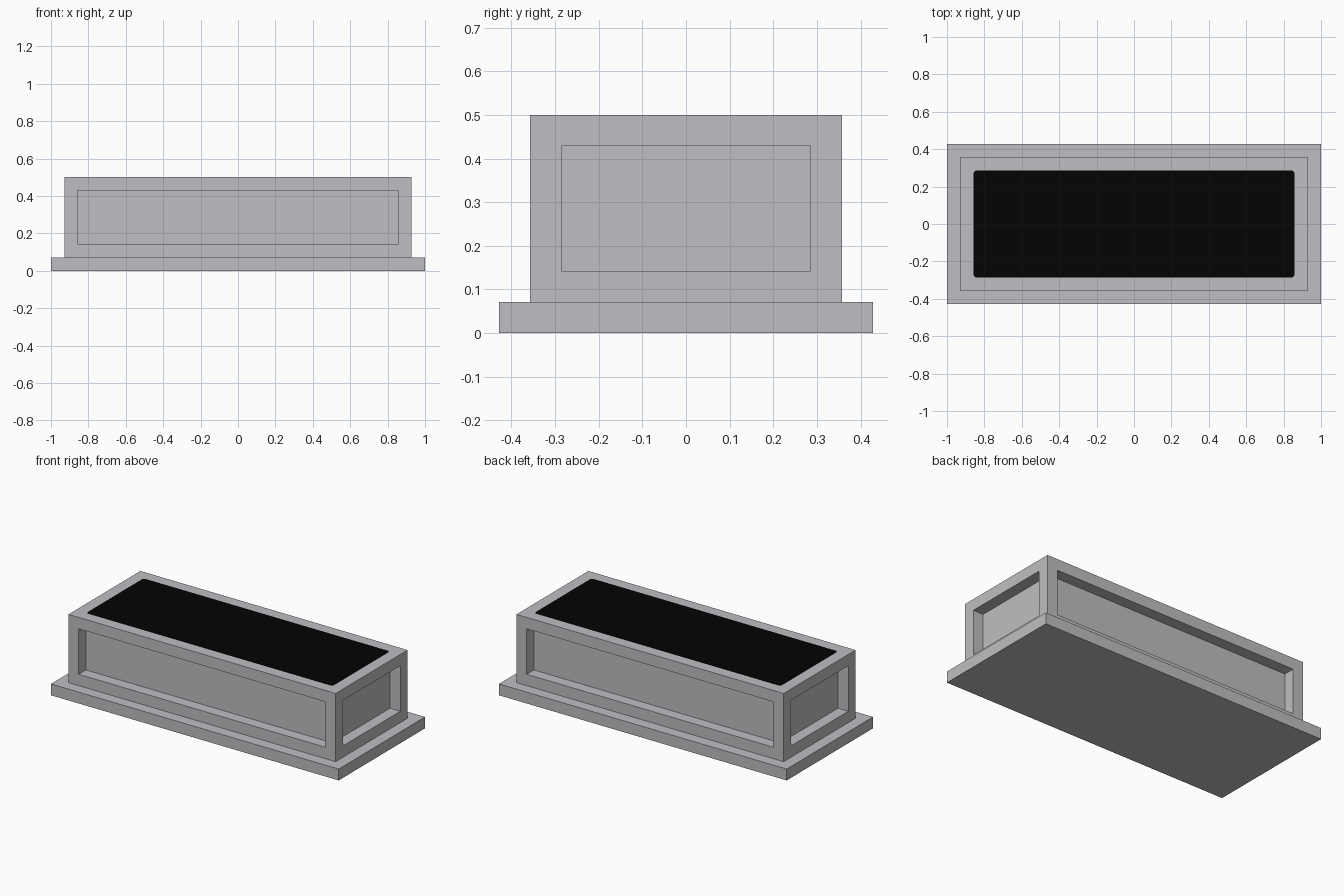
import bpy
import bmesh
from mathutils import Matrix

old = bpy.data.objects.get("Cube")
if old:
    bpy.data.objects.remove(old, do_unlink=True)

UNIT = 1 / 14  # frame width, recess depth and plinth height


def make_material(name, rgb):
    mat = bpy.data.materials.new(name)
    mat.use_nodes = True
    mat.diffuse_color = (*rgb, 1)
    bsdf = next(n for n in mat.node_tree.nodes if n.type == 'BSDF_PRINCIPLED')
    bsdf.inputs["Base Color"].default_value = (*rgb, 1)
    return mat


def box(size, z_min):
    bm = bmesh.new()
    place = Matrix.Translation((0, 0, z_min + size[2] / 2)) @ Matrix.Diagonal((*size, 1))
    bmesh.ops.create_cube(bm, size=1, matrix=place)
    bm.normal_update()
    return bm


def finish(bm, name, materials):
    mesh = bpy.data.meshes.new(name)
    bm.to_mesh(mesh)
    bm.free()
    for mat in materials:
        mesh.materials.append(mat)
    obj = bpy.data.objects.new(name, mesh)
    bpy.context.collection.objects.link(obj)
    return obj


stone = make_material("grey stone", (0.52, 0.515, 0.54))
black = make_material("black", (0.001, 0.001, 0.001))

# Plinth slab
finish(box((28 * UNIT, 12 * UNIT, UNIT), 0), "plinth", [stone])

# Body: an even frame on the four sides and the top
bm = box((26 * UNIT, 10 * UNIT, 6 * UNIT), UNIT)
panels = [f for f in bm.faces if f.normal.z > -0.5]
bmesh.ops.inset_individual(bm, faces=panels, thickness=UNIT, use_even_offset=True)
bm.normal_update()

# Side panels pushed straight in
sides = [f for f in panels if abs(f.normal.z) < 0.5]
inward = [-UNIT * f.normal for f in sides]
floors = bmesh.ops.extrude_discrete_faces(bm, faces=sides)["faces"]
for floor, offset in zip(floors, inward):
    bmesh.ops.translate(bm, verts=floor.verts, vec=offset)

# Black field flush in the top, with slightly clipped corners
top = max(panels[:], key=lambda f: f.normal.z if f.is_valid else -1)
bmesh.ops.bevel(bm, geom=list(top.verts), offset=0.012, segments=1,
                affect='VERTICES', clamp_overlap=True)
bm.normal_update()
for f in bm.faces:
    c = f.calc_center_median()
    is_field = f.normal.z > 0.5 and c.z > 6.9 * UNIT and abs(c.x) < 0.1 and abs(c.y) < 0.1
    f.material_index = 1 if is_field else 0
finish(bm, "body", [stone, black])
